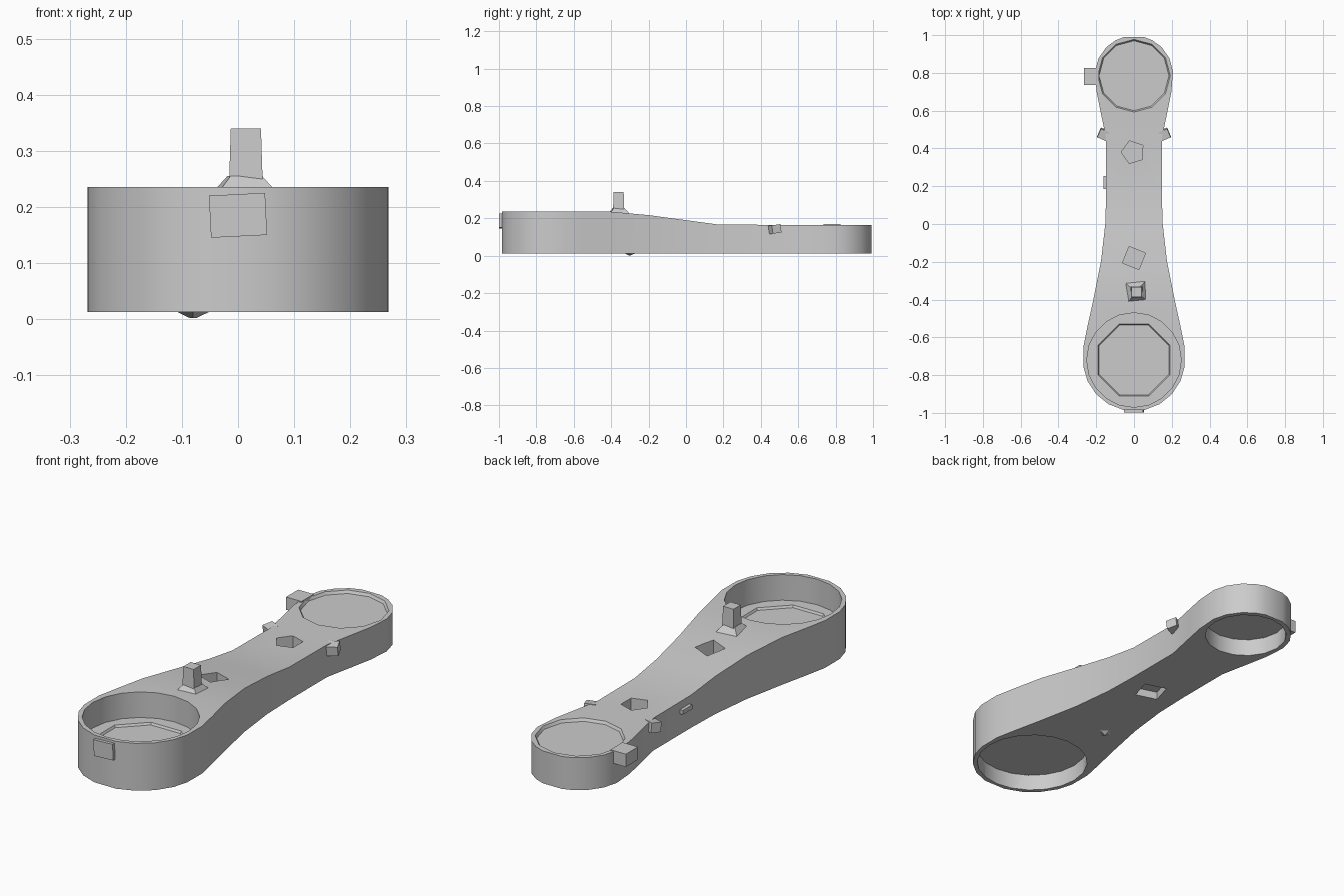
import bpy, bmesh, math
from mathutils import Matrix

if "Cube" in bpy.data.objects:
    bpy.data.objects.remove(bpy.data.objects["Cube"])

grey = bpy.data.materials.new("plain grey")
grey.use_nodes = True
COLOUR = (0.6, 0.6, 0.6, 1)
grey.diffuse_color = COLOUR
grey.node_tree.nodes["Principled BSDF"].inputs["Base Color"].default_value = COLOUR


def finish(name, bm):
    bmesh.ops.recalc_face_normals(bm, faces=bm.faces)
    mesh = bpy.data.meshes.new(name)
    bm.to_mesh(mesh)
    bm.free()
    mesh.materials.append(grey)
    obj = bpy.data.objects.new(name, mesh)
    bpy.context.collection.objects.link(obj)
    return obj


def prism(name, centre, r_low, r_high, z0, z1, sides, turn=0.0):
    bm = bmesh.new()
    place = Matrix.Translation((*centre, (z0 + z1) / 2)) @ Matrix.Rotation(turn, 4, 'Z')
    bmesh.ops.create_cone(bm, cap_ends=True, segments=sides, radius1=r_low,
                          radius2=r_high, depth=z1 - z0, matrix=place)
    return finish(name, bm)


def box(name, centre, size, turn=(0, 0, 0)):
    bm = bmesh.new()
    place = Matrix.Translation(centre)
    for angle, axis in zip(turn, 'XYZ'):
        place = place @ Matrix.Rotation(angle, 4, axis)
    bmesh.ops.create_cube(bm, size=1, matrix=place @ Matrix.Diagonal((*size, 1)))
    return finish(name, bm)


# Arm body: paired side stations (y, half width, top height)
BIG, SMALL, BOTTOM = -0.72, 0.79, 0.013
stations = []
for deg in (78, 60, 42, 24, 8):
    a = math.radians(deg)
    stations.append((BIG - 0.27 * math.sin(a), 0.27 * math.cos(a), 0.235))
stations += [(-0.65, 0.268, 0.235), (-0.55, 0.248, 0.235), (-0.4, 0.215, 0.235),
             (-0.2, 0.175, 0.217), (0, 0.152, 0.19), (0.17, 0.147, 0.167),
             (0.45, 0.147, 0.165), (0.6, 0.178, 0.165), (0.7, 0.198, 0.165)]
for deg in (5, 25, 45, 62, 76):
    a = math.radians(deg)
    stations.append((SMALL + 0.207 * math.sin(a), 0.207 * math.cos(a), 0.165))

bm = bmesh.new()
rings = [[bm.verts.new(p) for p in ((-w, y, BOTTOM), (w, y, BOTTOM), (w, y, top), (-w, y, top))]
         for y, w, top in stations]
for a, b in zip(rings, rings[1:]):
    for i in range(4):
        j = (i + 1) % 4
        bm.faces.new((a[i], a[j], b[j], b[i]))
bm.faces.new(rings[0])
bm.faces.new(rings[-1])
body = finish("arm_body", bm)

# Pockets and small holes cut into the body
cutters = [
    prism("large_top_pocket", (0, BIG), 0.25, 0.25, 0.115, 0.4, 20),
    prism("large_floor_recess", (0, BIG), 0.2, 0.215, 0.105, 0.13, 8, 0.4),
    prism("large_bottom_pocket", (0, BIG), 0.25, 0.25, -0.1, 0.09, 20),
    prism("small_top_pocket", (0, SMALL - 0.005), 0.185, 0.195, 0.152, 0.17, 12),
    prism("small_bottom_pocket", (0, SMALL), 0.185, 0.185, -0.1, 0.095, 16),
    prism("rear_top_hole", (-0.005, 0.38), 0.063, 0.063, 0.11, 0.3, 5, 0.3),
    prism("front_top_hole", (0, -0.18), 0.066, 0.066, 0.15, 0.4, 4, 0.4),
    prism("bottom_hole", (0, 0.12), 0.075, 0.075, -0.1, 0.05, 4, 0.5),
]
for cutter in cutters:
    cut = body.modifiers.new(cutter.name, 'BOOLEAN')
    cut.operation, cut.solver, cut.object = 'DIFFERENCE', 'EXACT', cutter
    cutter.hide_render = True
    cutter.hide_set(True)

# Peg with a flared foot
prism("peg_foot", (0.012, -0.36), 0.075, 0.04, 0.225, 0.255, 4, math.pi / 4 + 0.1)
prism("top_peg", (0.014, -0.36), 0.042, 0.038, 0.25, 0.34, 4, math.pi / 4)

# Front tab and side tab
box("front_tab", (0, -0.985, 0.185), (0.1, 0.028, 0.075), (0, -0.05, 0))
box("side_tab", (-0.225, 0.78, 0.14), (0.08, 0.09, 0.06))

# Tilted lugs on both edges of the waist
for side, name in ((-1, "right_lug"), (1, "left_lug")):
    box(name, (side * 0.162, 0.475, 0.142), (0.05, 0.05, 0.045), (0.15, 0, side * 0.4))

# Slight bumps on the edge and underside
box("edge_bump", (-0.15, 0.22, 0.12), (0.025, 0.07, 0.02))
prism("underside_bump", (-0.08, -0.3), 0.006, 0.035, 0.002, 0.016, 4)

# Smooth the round walls only, keeping every rim sharp
bpy.ops.object.select_all(action='DESELECT')
body.select_set(True)
bpy.context.view_layer.objects.active = body
for cutter in cutters:
    bpy.ops.object.modifier_apply(modifier=cutter.name)
    bpy.data.objects.remove(cutter)
bpy.ops.object.shade_smooth_by_angle(angle=math.radians(30))
